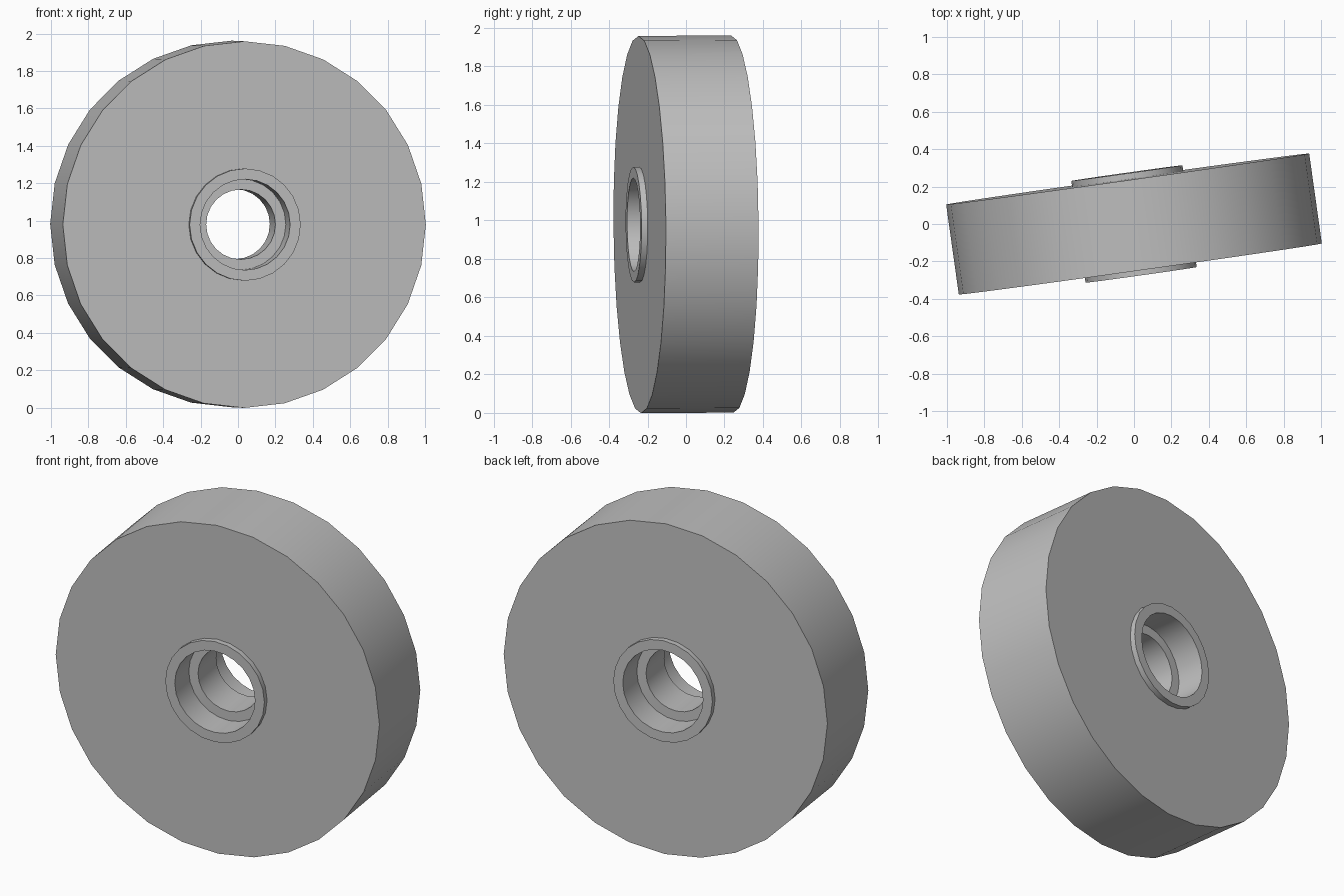
import bpy, bmesh
from math import radians, pi
from mathutils import Matrix, Vector

cube = bpy.data.objects.get("Cube")
if cube:
    bpy.data.objects.remove(cube, do_unlink=True)

# Material
grey = bpy.data.materials.new("plain grey")
grey.use_nodes = True
colour = (0.52, 0.52, 0.52, 1.0)
grey.diffuse_color = colour
grey.node_tree.nodes["Principled BSDF"].inputs["Base Color"].default_value = colour

RADIUS = 0.98
HALF_BODY = 0.243      # half width of the wheel body
HALF_HUB = 0.275       # half width over the hub collars
HALF_STOP = 0.108      # half width of the narrow middle of the bore
PLACE = (Matrix.Translation((0, 0, RADIUS))
         @ Matrix.Rotation(radians(8), 4, 'Z')
         @ Matrix.Rotation(radians(0.4), 4, 'X'))


def lathe(name, half_profile, sides):
    """Spin a (radius, y) half profile, mirrored in y, round the y axis."""
    profile = half_profile + [(r, -y) for r, y in reversed(half_profile)]
    bm = bmesh.new()
    rings = []
    for i in range(sides):
        turn = Matrix.Rotation(2 * pi * i / sides, 3, 'Y')
        rings.append([bm.verts.new(turn @ Vector((r, y, 0))) for r, y in profile])
    n = len(profile)
    for i in range(sides):
        a, b = rings[i], rings[(i + 1) % sides]
        for j in range(n):
            k = (j + 1) % n
            bm.faces.new((a[j], a[k], b[k], b[j]))
    bmesh.ops.recalc_face_normals(bm, faces=bm.faces)
    mesh = bpy.data.meshes.new(name)
    bm.to_mesh(mesh)
    bm.free()
    mesh.materials.append(grey)
    obj = bpy.data.objects.new(name, mesh)
    bpy.context.collection.objects.link(obj)
    obj.matrix_world = PLACE
    bpy.ops.object.select_all(action='DESELECT')
    obj.select_set(True)
    bpy.context.view_layer.objects.active = obj
    bpy.ops.object.shade_smooth_by_angle(angle=radians(30))
    return obj


# Wheel body, its inner edge buried in the hub wall
lathe("wheel_body", [(0.28, HALF_BODY), (RADIUS, HALF_BODY)], 28)

# Hub sleeve: raised collars, counterbores and a narrow through hole
lathe("hub_sleeve", [(0.187, HALF_STOP), (0.243, HALF_STOP),
                     (0.243, HALF_HUB), (0.30, HALF_HUB)], 24)
